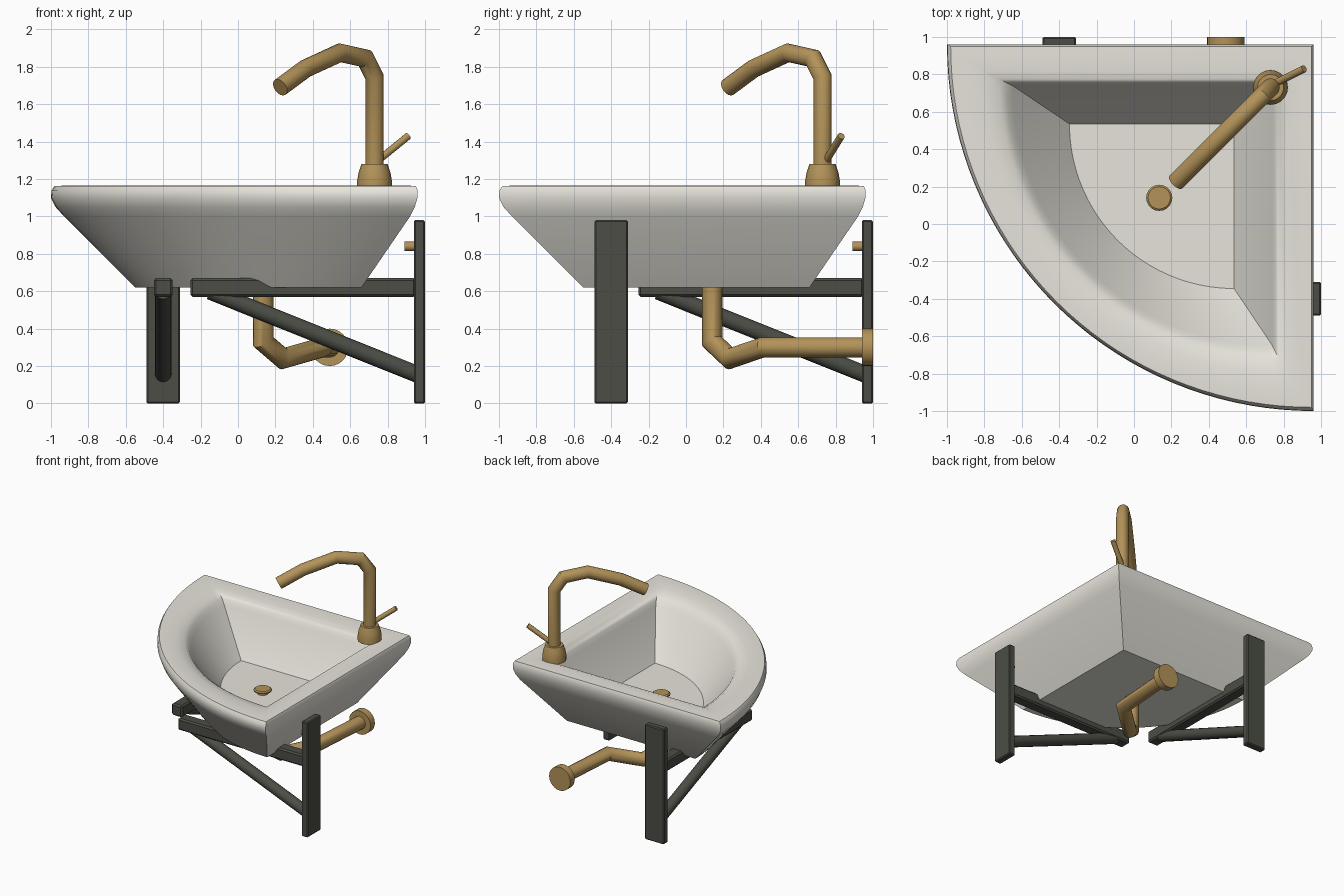
import bpy, bmesh, math
from mathutils import Vector

if "Cube" in bpy.data.objects:
    bpy.data.objects.remove(bpy.data.objects["Cube"])


def material(name, rgb):
    m = bpy.data.materials.new(name)
    m.diffuse_color = (*rgb, 1)
    m.use_nodes = True
    m.node_tree.nodes["Principled BSDF"].inputs["Base Color"].default_value = m.diffuse_color
    return m


CERAMIC = material("ceramic", (0.80, 0.78, 0.71))
BRASS = material("brass", (0.45, 0.29, 0.10))
IRON = material("dark_iron", (0.07, 0.075, 0.06))


def finish(bm, name, mat, angle=35):
    bmesh.ops.recalc_face_normals(bm, faces=bm.faces)
    mesh = bpy.data.meshes.new(name)
    bm.to_mesh(mesh)
    bm.free()
    ob = bpy.data.objects.new(name, mesh)
    bpy.context.collection.objects.link(ob)
    mesh.materials.append(mat)
    bpy.ops.object.select_all(action='DESELECT')
    ob.select_set(True)
    bpy.context.view_layer.objects.active = ob
    bpy.ops.object.shade_smooth_by_angle(angle=math.radians(angle))
    return ob


def skin(rings, name, mat, angle=35):
    """Join equal closed rings of points into a capped solid."""
    bm = bmesh.new()
    rows = [[bm.verts.new(p) for p in ring] for ring in rings]
    n = len(rows[0])
    for a, b in zip(rows, rows[1:]):
        for i in range(n):
            j = (i + 1) % n
            bm.faces.new((a[i], a[j], b[j], b[i]))
    bm.faces.new(rows[0])
    bm.faces.new(rows[-1])
    return finish(bm, name, mat, angle)


def tube(name, path, r, mat, sides=16):
    """Round bar along a path, mitred at every bend."""
    pts = [Vector(p) for p in path]
    dirs = [(b - a).normalized() for a, b in zip(pts, pts[1:])]
    q = dirs[0].to_track_quat('Z', 'Y')
    ring = []
    for k in range(sides):
        t = 2 * math.pi * k / sides
        ring.append(pts[0] + q @ Vector((r * math.cos(t), r * math.sin(t), 0)))
    rings = [ring]
    for i, d in enumerate(dirs):
        normal = d + dirs[i + 1] if i + 1 < len(dirs) else d
        ring = [p + d * ((pts[i + 1] - p).dot(normal) / d.dot(normal)) for p in ring]
        rings.append(ring)
    return skin(rings, name, mat)


def turned(name, x, y, profile, mat, sides=20):
    """Lathe a (radius, z) profile about a vertical axis."""
    rings = [[(x + r * math.cos(2 * math.pi * k / sides),
               y + r * math.sin(2 * math.pi * k / sides), z) for k in range(sides)]
             for r, z in profile]
    return skin(rings, name, mat)


def box(name, lo, hi, mat, bevel=0.012):
    bm = bmesh.new()
    bmesh.ops.create_cube(bm, size=1)
    for v in bm.verts:
        v.co = [(a + b) / 2 + c * (b - a) for a, b, c in zip(lo, hi, v.co)]
    bmesh.ops.bevel(bm, geom=bm.edges[:], offset=bevel, segments=1, affect='EDGES')
    return finish(bm, name, mat, 20)


# Quarter-round basin: (height, corner position, far end of the arc)
def quarter_ring(z, corner, end, steps=36):
    radius = corner - end
    ring = [(corner, corner, z)]
    for k in range(steps + 1):
        t = math.pi + math.pi / 2 * k / steps
        ring.append((corner + radius * math.cos(t), corner + radius * math.sin(t), z))
    return ring


BASIN = [(0.62, 0.66, -0.55), (1.00, 0.92, -0.93), (1.05, 0.945, -0.975),
         (1.10, 0.96, -1.00), (1.14, 0.96, -0.997), (1.163, 0.95, -0.98),
         (1.165, 0.90, -0.91), (1.16, 0.82, -0.80), (1.145, 0.775, -0.72),
         (1.12, 0.755, -0.68), (1.08, 0.74, -0.65), (0.76, 0.535, -0.345)]
skin([quarter_ring(*row) for row in BASIN], "basin", CERAMIC, 40)

# Plug and waste pipe
turned("drain_plug", 0.135, 0.14,
       [(0.04, 0.75), (0.04, 0.775), (0.07, 0.785), (0.07, 0.795), (0.06, 0.803)], BRASS)
tube("waste_pipe", [(0.135, 0.14, 0.65), (0.135, 0.14, 0.33), (0.24, 0.235, 0.24),
                    (0.45, 0.41, 0.30), (0.49, 0.96, 0.30)], 0.054, BRASS)
tube("waste_wall_flange", [(0.49, 0.94, 0.30), (0.49, 1.0, 0.30)], 0.1, BRASS, 24)

# Tap: base, spout along the diagonal, lever
turned("tap_base", 0.73, 0.73,
       [(0.093, 1.15), (0.093, 1.19), (0.085, 1.235), (0.07, 1.28)], BRASS)
SPOUT = [(0.73, 1.25), (0.73, 1.745), (0.68, 1.845), (0.545, 1.875),
         (0.36, 1.79), (0.225, 1.69)]
tube("tap_spout", [(s, s, z) for s, z in SPOUT], 0.049, BRASS)
tube("tap_lever", [(0.75, 0.75, 1.30), (0.91, 0.83, 1.43)], 0.02, BRASS, 12)

# Two wall brackets, mirrored across the diagonal by swapping x and y
for side, swap in (("right", False), ("back", True)):
    def place(x, y, z):
        return (y, x, z) if swap else (x, y, z)

    box(side + "_bracket_plate", place(0.94, -0.49, 0.0), place(1.0, -0.31, 0.98), IRON, 0.008)
    box(side + "_bracket_arm", place(-0.255, -0.45, 0.57), place(0.95, -0.35, 0.67), IRON)
    tube(side + "_bracket_strut", [place(0.96, -0.4, 0.155), place(-0.15, -0.4, 0.60)],
         0.045, IRON)
    tube(side + "_bracket_bolt", [place(0.89, -0.4, 0.84), place(0.96, -0.4, 0.84)],
         0.025, BRASS, 12)
